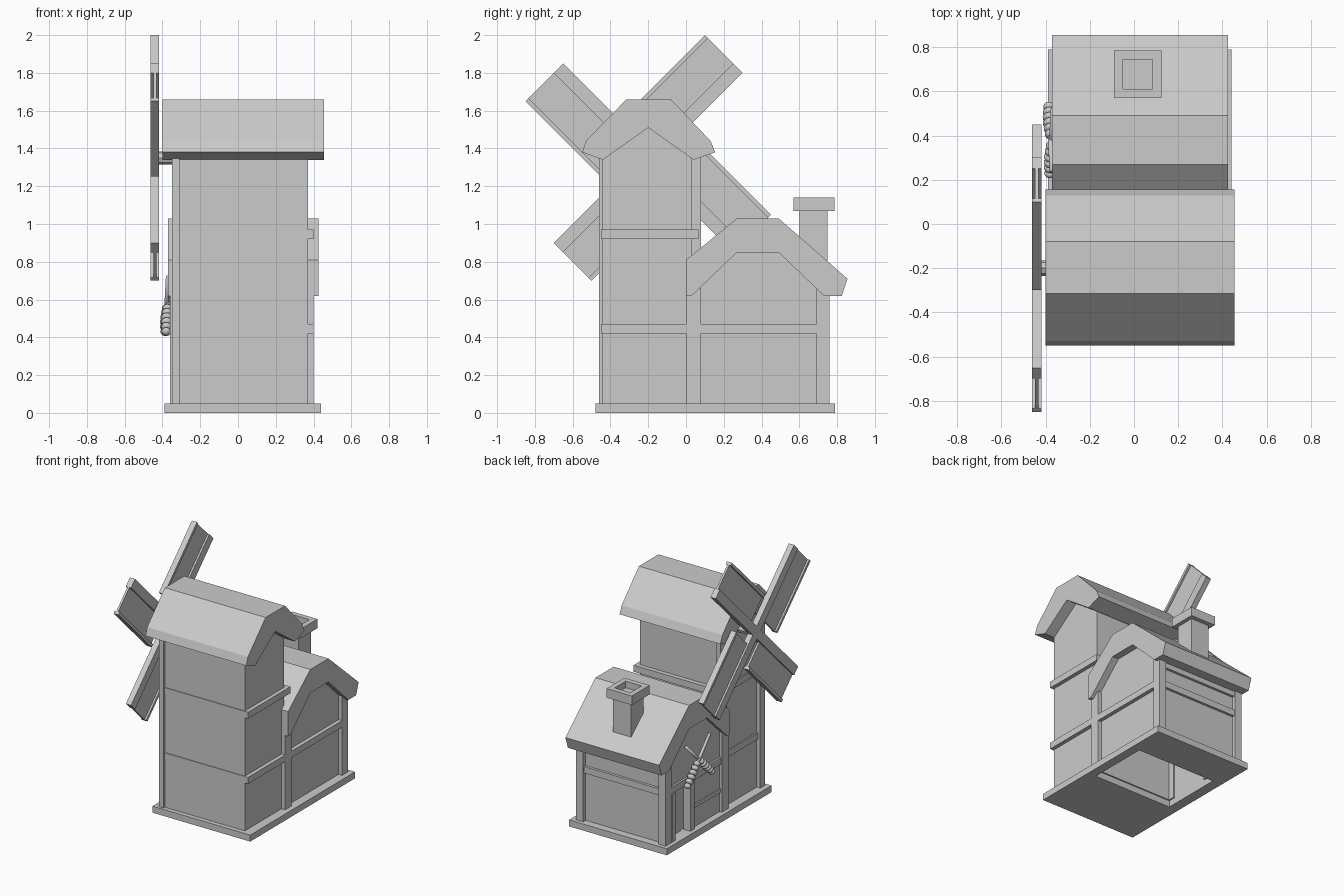
import bpy, bmesh, math
from mathutils import Vector, Matrix

if "Cube" in bpy.data.objects:
    bpy.data.objects.remove(bpy.data.objects["Cube"])


def finish(name, bm):
    bmesh.ops.recalc_face_normals(bm, faces=bm.faces)
    me = bpy.data.meshes.new(name)
    bm.to_mesh(me)
    bm.free()
    ob = bpy.data.objects.new(name, me)
    bpy.context.collection.objects.link(ob)
    return ob


def add_box(bm, x0, x1, y0, y1, z0, z1, m=Matrix()):
    t = Matrix.Translation(((x0 + x1) / 2, (y0 + y1) / 2, (z0 + z1) / 2))
    s = Matrix.Diagonal((x1 - x0, y1 - y0, z1 - z0, 1))
    bmesh.ops.create_cube(bm, size=1, matrix=m @ t @ s)


def box(name, *b):
    bm = bmesh.new()
    add_box(bm, *b)
    return finish(name, bm)


def extrude_x(name, pts, x0, x1):
    """Extrude a (y, z) profile along x."""
    bm = bmesh.new()
    f = bm.faces.new([bm.verts.new((x0, y, z)) for y, z in pts])
    r = bmesh.ops.extrude_face_region(bm, geom=[f])
    vs = [v for v in r["geom"] if isinstance(v, bmesh.types.BMVert)]
    bmesh.ops.translate(bm, verts=vs, vec=(x1 - x0, 0, 0))
    return finish(name, bm)


# base: tower floor, rear floor strip, thin sills between them
box("tower_floor", -0.39, 0.44, -0.48, 0.02, 0, 0.05)
box("rear_floor", -0.39, 0.44, 0.50, 0.79, 0, 0.05)
box("left_sill", -0.39, -0.31, 0.02, 0.50, 0, 0.05)
box("right_sill", 0.37, 0.44, 0.02, 0.50, 0, 0.05)

# tower body with gable top
extrude_x("tower_walls", [(-0.445, 0.05), (0.03, 0.05), (0.03, 1.36),
                          (-0.2, 1.52), (-0.445, 1.36)], -0.32, 0.37)

# tower roof
extrude_x("tower_roof", [(-0.55, 1.38), (-0.53, 1.44), (-0.315, 1.66), (-0.08, 1.66),
                         (0.13, 1.44), (0.155, 1.38), (0.04, 1.34), (-0.2, 1.51),
                         (-0.44, 1.34)], -0.40, 0.455)

# tower posts and belts
box("tower_front_post", -0.35, -0.31, -0.46, -0.40, 0.05, 1.36)
box("tower_rear_post", -0.35, -0.31, 0.0, 0.08, 0.05, 1.36)
box("tower_upper_belt", -0.33, 0.40, -0.45, 0.065, 0.92, 0.97)
box("tower_lower_belt", -0.33, 0.40, -0.45, 0.03, 0.42, 0.47)

# house gable walls: right solid, left with a doorway
gable = [(0.76, 0.64), (0.50, 0.87), (0.27, 0.87), (0.03, 0.65)]
extrude_x("house_right_wall", [(0.03, 0.05), (0.73, 0.05), (0.73, 0.64)] + gable[1:], 0.34, 0.37)
extrude_x("house_left_wall", [(0.03, 0.05), (0.45, 0.05), (0.45, 0.42), (0.66, 0.42),
                              (0.66, 0.05), (0.73, 0.05), (0.73, 0.64)] + gable[1:], -0.34, -0.31)
box("house_rear_wall", -0.33, 0.36, 0.70, 0.73, 0.05, 0.68)

# house roof
extrude_x("house_roof", [(0, 0.62), (0, 0.81), (0.27, 1.03), (0.49, 1.03), (0.855, 0.71),
                         (0.825, 0.62), (0.73, 0.62), (0.49, 0.85), (0.27, 0.85),
                         (0.03, 0.62)], -0.37, 0.425)

# house posts and rails
for side, x0, x1 in (("left", -0.36, -0.30), ("right", 0.34, 0.40)):
    box(side + "_corner_post", x0, x1, 0.69, 0.76, 0.05, 0.67)
    box(side + "_middle_post", x0, x1, 0.0, 0.08, 0.05, 0.66)
box("right_rail", 0.36, 0.40, 0.08, 0.69, 0.42, 0.47)
box("left_rail", -0.355, -0.32, 0.08, 0.69, 0.42, 0.47)
box("rear_rail", -0.30, 0.34, 0.72, 0.75, 0.42, 0.47)
box("rear_top_rail", -0.30, 0.34, 0.72, 0.75, 0.58, 0.63)

# door frame, recessed door and side panel strips
box("door_post_inner", -0.36, -0.30, 0.41, 0.46, 0.05, 0.42)
box("door_post_outer", -0.36, -0.30, 0.64, 0.68, 0.05, 0.42)
box("door", -0.30, -0.28, 0.44, 0.67, 0.05, 0.43)
box("panel_strip", -0.35, -0.33, 0.08, 0.41, 0.20, 0.23)

# chimney with an open cap
bm = bmesh.new()
for x0, x1, y0, y1, z0, z1 in ((-0.06, 0.095, 0.60, 0.75, 0.72, 1.07),
                               (-0.09, 0.125, 0.57, 0.785, 1.07, 1.14)):
    add_box(bm, x0, x1, y0, y1, z0, z1)
bm.faces.ensure_lookup_table()
top = max(bm.faces, key=lambda f: f.calc_center_median().z)
bmesh.ops.inset_individual(bm, faces=[top], thickness=0.057)
r = bmesh.ops.extrude_face_region(bm, geom=[top])
bmesh.ops.translate(bm, vec=(0, 0, -0.05),
                    verts=[v for v in r["geom"] if isinstance(v, bmesh.types.BMVert)])
bmesh.ops.delete(bm, geom=[top], context="FACES_ONLY")
finish("chimney", bm)

# four offset sails in a pinwheel: spar, thin sheet and outer rail
bm = bmesh.new()
for k in range(4):
    m = Matrix.Translation((-0.44, -0.2, 1.35)) @ Matrix.Rotation(math.radians(45 + 90 * k), 4, 'X')
    add_box(bm, -0.022, 0.022, 0, 0.672, -0.035, 0.035, m)
    add_box(bm, -0.008, 0.008, 0.106, 0.672, 0.035, 0.23, m)
    add_box(bm, -0.022, 0.022, 0.106, 0.672, 0.225, 0.247, m)
finish("sails", bm)

# sail axle
bm = bmesh.new()
bmesh.ops.create_cone(bm, cap_ends=True, segments=8, radius1=0.035, radius2=0.035, depth=0.14,
                      matrix=Matrix.Translation((-0.38, -0.2, 1.35)) @ Matrix.Rotation(math.pi / 2, 4, 'Y'))
finish("sail_axle", bm)

# crossed ribbed ears above the door
for name, s, x in (("ear_rear", 1, -0.385), ("ear_front", -1, -0.38)):
    a = Vector((x, 0.38 + s * 0.15, 0.43))
    b = Vector((x + 0.015, 0.38 - s * 0.14, 0.72))
    rot = (b - a).to_track_quat('Z', 'Y').to_matrix().to_4x4()
    bm = bmesh.new()
    bmesh.ops.create_cone(bm, cap_ends=True, segments=8, radius1=0.012, radius2=0.012,
                          depth=(b - a).length, matrix=Matrix.Translation((a + b) / 2) @ rot)
    for i in range(6):
        w = 0.024 + 0.008 * math.sin(math.pi * (i + 0.5) / 6)
        bmesh.ops.create_uvsphere(bm, u_segments=10, v_segments=6, radius=1,
                                  matrix=Matrix.Translation(a.lerp(b, i * 0.085)) @ rot
                                  @ Matrix.Diagonal((w, w, 0.02, 1)))
    ob = finish(name, bm)
    ob.data.shade_smooth()
